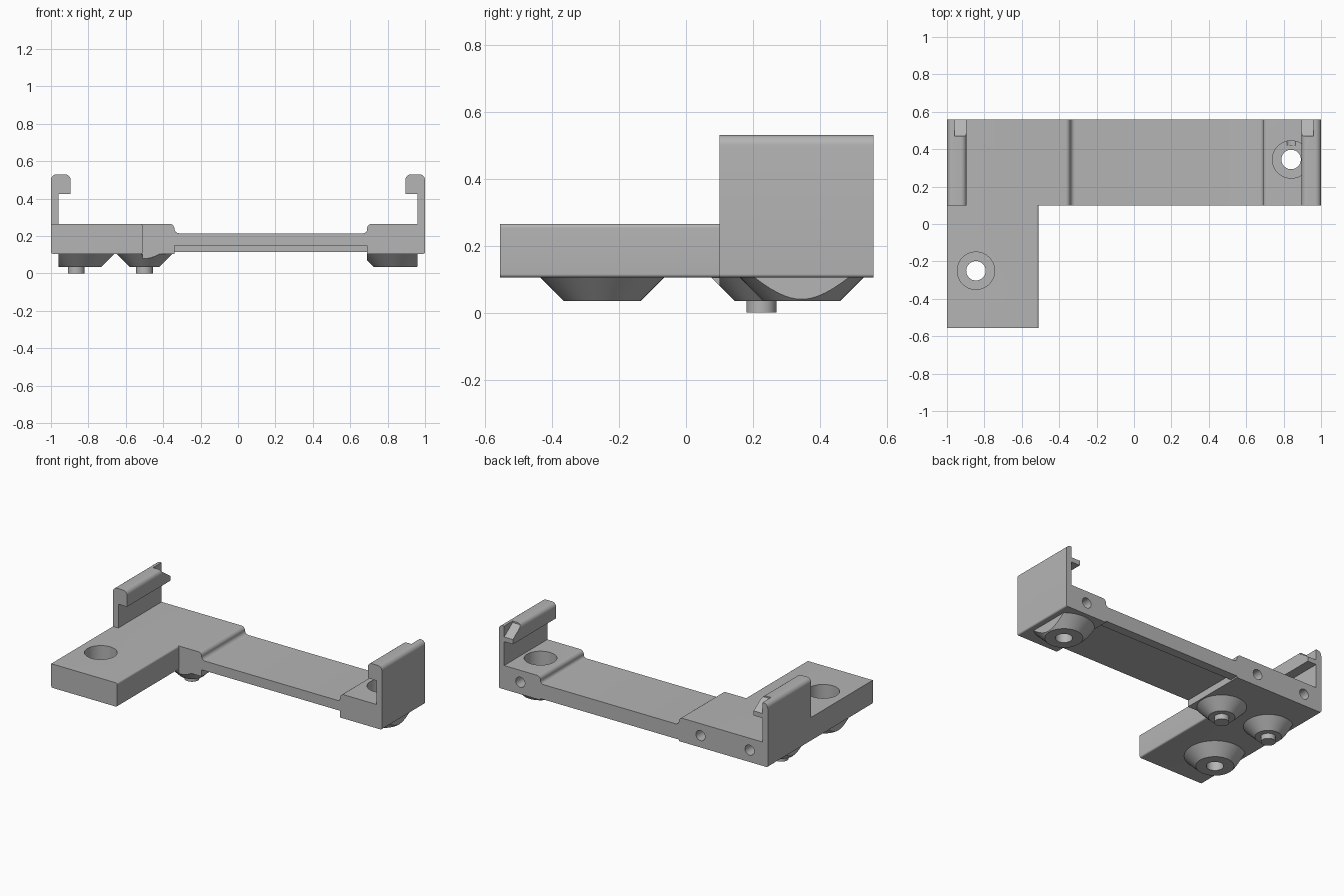
import bpy, bmesh
from mathutils import Vector

old = bpy.data.objects.get("Cube")
if old:
    bpy.data.objects.remove(old, do_unlink=True)

grey = bpy.data.materials.new("plain grey")
grey.use_nodes = True
grey.diffuse_color = (0.46, 0.46, 0.46, 1)
grey.node_tree.nodes["Principled BSDF"].inputs["Base Color"].default_value = (0.46, 0.46, 0.46, 1)


def finish(name, bm):
    bmesh.ops.recalc_face_normals(bm, faces=bm.faces)
    mesh = bpy.data.meshes.new(name)
    bm.to_mesh(mesh)
    bm.free()
    mesh.materials.append(grey)
    obj = bpy.data.objects.new(name, mesh)
    bpy.context.collection.objects.link(obj)
    return obj


def rounded(points, steps=6):
    """Outline from (a, b, radius) corners, with filleted corners."""
    out = []
    for i, (a, b, r) in enumerate(points):
        p = Vector((a, b))
        if not r:
            out.append(p)
            continue
        before = p + (Vector(points[i - 1][:2]) - p).normalized() * r
        after = p + (Vector(points[(i + 1) % len(points)][:2]) - p).normalized() * r
        centre = before + after - p
        for k in range(steps + 1):
            d = before.lerp(after, k / steps) - centre
            out.append(centre + d.normalized() * r)
    return out


def extrude(name, outline, axis, lo, hi):
    """Outline in the xz plane (axis y) or the yz plane (axis x)."""
    bm = bmesh.new()
    place = (lambda p, t: (p.x, t, p.y)) if axis == "y" else (lambda p, t: (t, p.x, p.y))
    face = bm.faces.new([bm.verts.new(place(p, lo)) for p in outline])
    moved = bmesh.ops.extrude_face_region(bm, geom=[face])["geom"]
    shift = Vector((0, hi - lo, 0) if axis == "y" else (hi - lo, 0, 0))
    bmesh.ops.translate(bm, vec=shift, verts=[v for v in moved if isinstance(v, bmesh.types.BMVert)])
    return finish(name, bm)


def box(name, x0, x1, y0, y1, z0, z1):
    return extrude(name, rounded([(x0, z0, 0), (x1, z0, 0), (x1, z1, 0), (x0, z1, 0)]), "y", y0, y1)


def cone(name, x, y, z0, z1, r0, r1, clips=()):
    bm = bmesh.new()
    bmesh.ops.create_cone(bm, cap_ends=True, segments=48, radius1=r0, radius2=r1, depth=z1 - z0)
    bmesh.ops.translate(bm, vec=(x, y, (z0 + z1) / 2), verts=bm.verts)
    for limit, side in clips:
        geom = bm.verts[:] + bm.edges[:] + bm.faces[:]
        bmesh.ops.bisect_plane(bm, geom=geom, plane_co=(limit, 0, 0), plane_no=(side, 0, 0), clear_outer=True)
        bmesh.ops.holes_fill(bm, edges=[e for e in bm.edges if e.is_boundary])
    return finish(name, bm)


def combine(target, tool, operation="DIFFERENCE"):
    mod = target.modifiers.new("join", "BOOLEAN")
    mod.operation, mod.solver, mod.object = operation, "EXACT", tool
    bpy.context.view_layer.objects.active = target
    bpy.ops.object.modifier_apply(modifier=mod.name)
    bpy.data.objects.remove(tool, do_unlink=True)


BOTTOM, TOP, MID = 0.105, 0.265, 0.215
BACK, FRONT = 0.56, 0.1

# Frame: one front outline holding the blocks, bridge and both hooked clips
outline = rounded([
    (-1, BOTTOM, 0.01), (1, BOTTOM, 0.01), (1, 0.53, 0.03), (0.895, 0.53, 0.03),
    (0.895, 0.425, 0), (0.96, 0.425, 0), (0.96, TOP, 0), (0.69, TOP, 0.025),
    (0.69, MID, 0.02), (-0.34, MID, 0.025), (-0.34, TOP, 0.025),
    (-0.96, TOP, 0), (-0.96, 0.425, 0), (-0.895, 0.425, 0),
    (-0.895, 0.53, 0.03), (-1, 0.53, 0.03)])
body = extrude("frame", outline, "y", FRONT, BACK)

# Front leg of the frame
leg = extrude("leg", rounded([(-1, BOTTOM, 0.01), (-0.51, BOTTOM, 0.01), (-0.51, TOP, 0.012), (-1, TOP, 0)]),
              "y", -0.555, 0.2)
combine(body, leg, "UNION")

# Hollow under the bridge, leaving a rib along the back
combine(body, box("hollow", -0.34, 0.69, 0, 0.5, 0, 0.15))
combine(body, box("rib_trim", -0.34, 0.69, 0.4, 0.6, 0, 0.115))

# Sloping cut at the back end of each hook
for side in (-1, 1):
    ramp = rounded([(0.47, 0.6, 0), (0.47, 0.52, 0), (0.57, 0.45, 0), (0.57, 0.6, 0)])
    x0, x1 = sorted((side * 0.96, side * 0.88))
    combine(body, extrude("ramp_cut", ramp, "x", x0, x1))

# Small holes in the back face
for x in (-0.865, -0.5, 0.84):
    hole = cone("back_hole", 0, 0, 0, 0.2, 0.034, 0.034)
    hole.rotation_euler.x = 1.570796
    hole.location = (x, 0.62, 0.185)
    bpy.context.view_layer.update()
    combine(body, hole)

# Screw feet with stepped holes
for name, x, y, clips in (("leg_screw_foot", -0.845, -0.25, [(-0.96, -1)]),
                          ("left_screw_foot", 0.84, 0.345, [(0.96, 1), (0.69, -1)])):
    combine(body, cone("counterbore", x, y, 0.16, 0.4, 0.1, 0.1))
    combine(body, cone("bore", x, y, 0, 0.2, 0.052, 0.052))
    foot = cone(name, x, y, 0.035, BOTTOM, 0.115, 0.185, clips)
    combine(foot, cone("bore", x, y, 0, 0.2, 0.052, 0.052))

# Feet with locating pegs
for name, x, clips in (("right_peg", -0.865, [(-0.96, -1)]), ("inner_peg", -0.5, [])):
    foot = cone(name + "_foot", x, 0.225, 0.035, BOTTOM, 0.08, 0.15, clips)
    if not clips:
        combine(foot, box("corner_trim", -0.51, 0, -0.2, FRONT, 0, 0.3))
    cone(name, x, 0.225, 0, 0.05, 0.045, 0.045)

# Smooth the curved faces, keep hard edges
bpy.ops.object.select_all(action="DESELECT")
for obj in bpy.context.collection.objects:
    if obj.type == "MESH" and obj.data.materials and obj.data.materials[0] == grey:
        obj.select_set(True)
        bpy.context.view_layer.objects.active = obj
bpy.ops.object.shade_smooth_by_angle()
